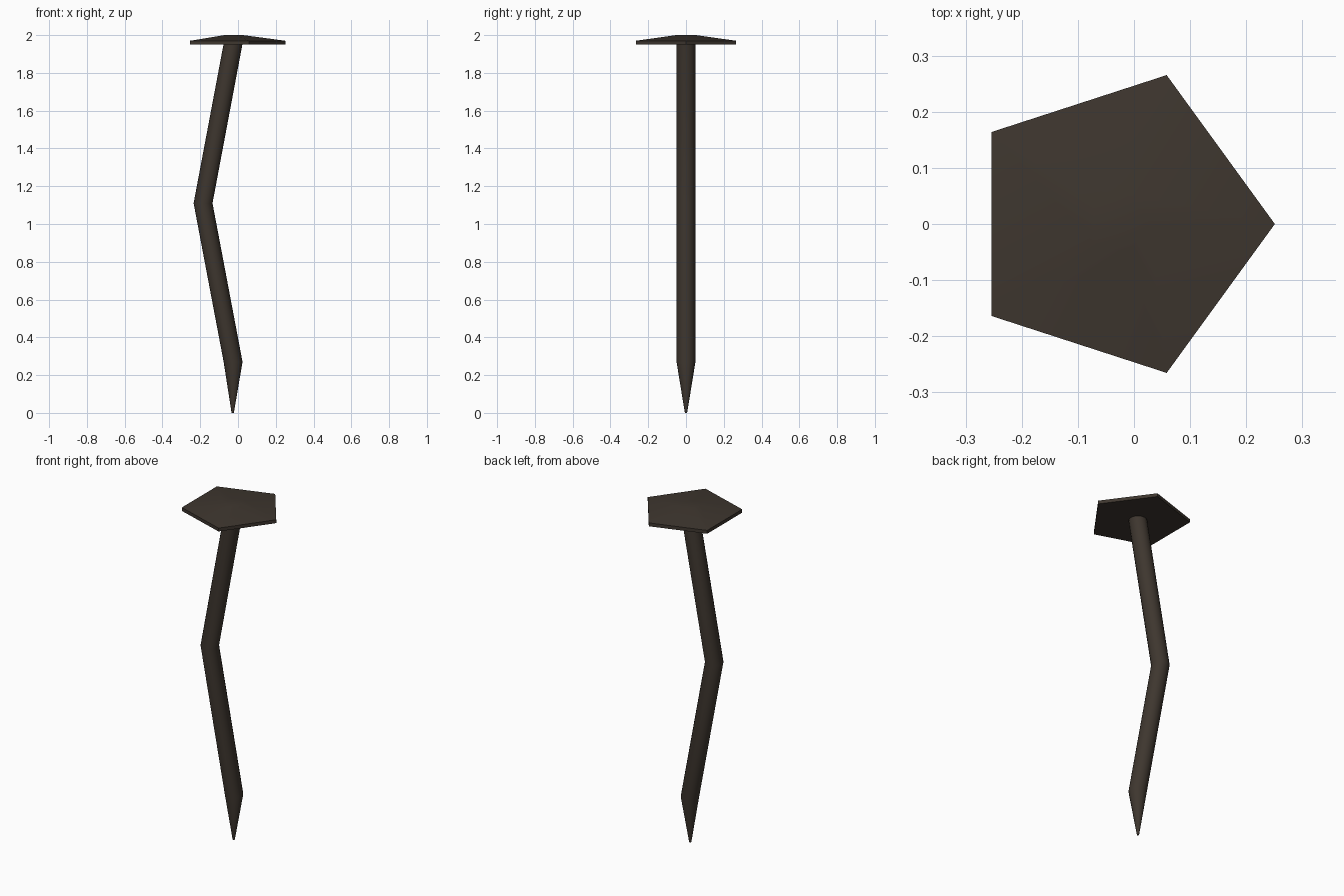
import bpy, bmesh, math

if "Cube" in bpy.data.objects:
    bpy.data.objects.remove(bpy.data.objects["Cube"])

iron = bpy.data.materials.new("dark_brown_iron")
iron.diffuse_color = (0.048, 0.037, 0.028, 1)
iron.use_nodes = True
iron.node_tree.nodes["Principled BSDF"].inputs["Base Color"].default_value = iron.diffuse_color


def loft(name, sides, rings):
    """Skin horizontal rings (x, z, radius) from bottom to top, capping both ends."""
    bm = bmesh.new()
    loops = []
    for x, z, r in rings:
        loops.append([bm.verts.new((x + r * math.cos(2 * math.pi * i / sides),
                                    r * math.sin(2 * math.pi * i / sides), z))
                      for i in range(sides)])
    for a, b in zip(loops, loops[1:]):
        for i in range(sides):
            j = (i + 1) % sides
            bm.faces.new((a[i], a[j], b[j], b[i]))
    bm.faces.new(loops[0][::-1])
    bm.faces.new(loops[-1])
    mesh = bpy.data.meshes.new(name)
    bm.to_mesh(mesh)
    bm.free()
    mesh.materials.append(iron)
    obj = bpy.data.objects.new(name, mesh)
    bpy.context.collection.objects.link(obj)
    bpy.ops.object.select_all(action='DESELECT')
    obj.select_set(True)
    bpy.context.view_layer.objects.active = obj
    bpy.ops.object.shade_smooth_by_angle(angle=math.radians(30))
    return obj


CX = -0.028  # axis of tip and head

# Bent shaft with pointed tip
loft("bent_shaft", 16, [
    (CX, 0.0, 0.006),
    (CX + 0.002, 0.27, 0.05),
    (-0.185, 1.11, 0.05),
    (CX + 0.003, 1.96, 0.05),
])

# Five-sided head: thin rim with a shallow sloped top
loft("nail_head", 5, [
    (CX, 1.95, 0.279),
    (CX, 1.97, 0.279),
    (CX, 2.0, 0.055),
])
